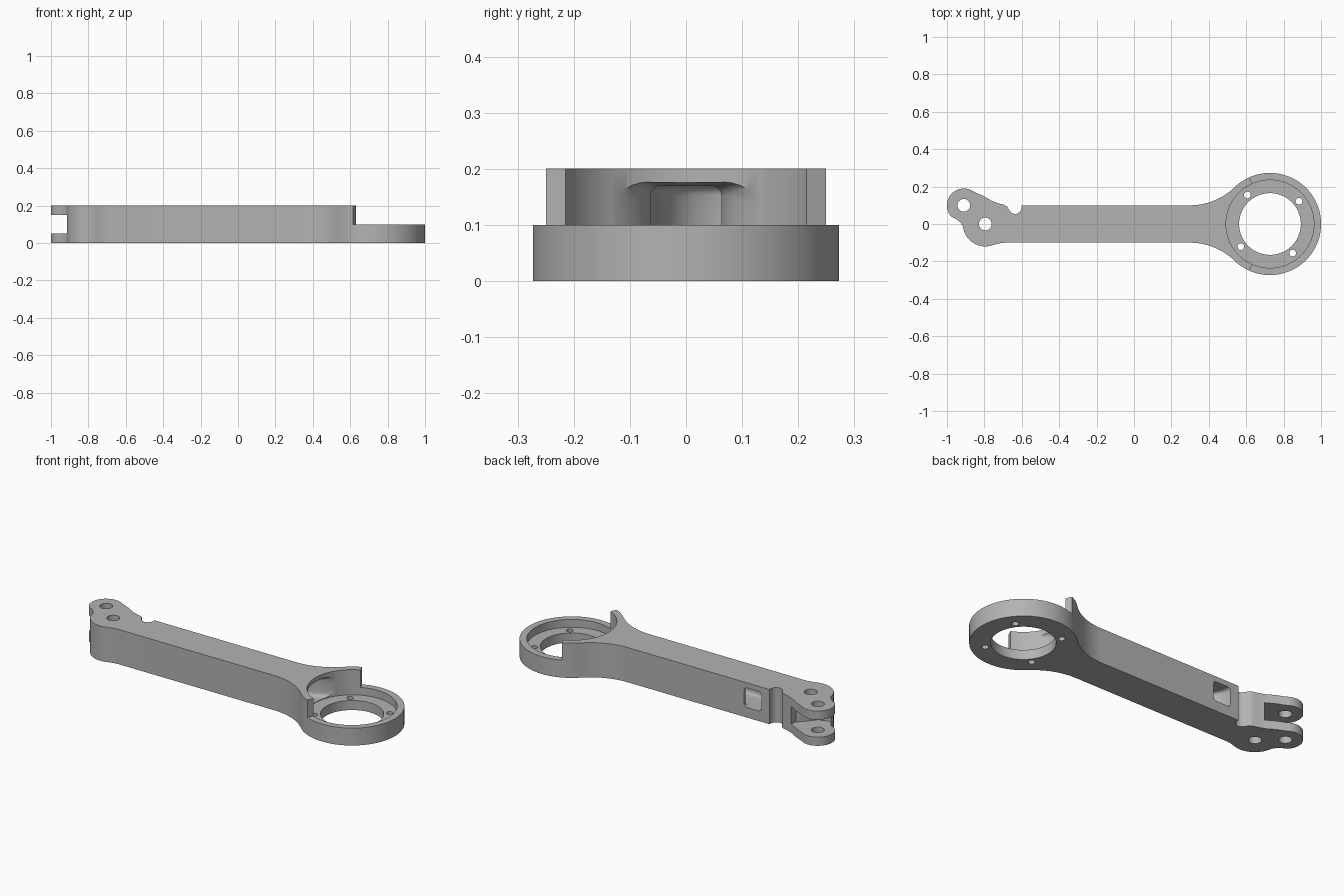
import bpy, bmesh, math
from math import sin, cos, radians, pi
from mathutils import Vector

cube = bpy.data.objects.get("Cube")
if cube:
    bpy.data.objects.remove(cube, do_unlink=True)

H = 0.2                 # arm height
RING = (0.727, 0.0)     # motor ring centre
LOBE_A = (-0.91, 0.1)   # forked lobe
LOBE_B = (-0.795, 0.0)  # solid lobe

grey = bpy.data.materials.new("plain grey")
grey.use_nodes = True
grey.diffuse_color = (0.45, 0.45, 0.45, 1)
grey.node_tree.nodes["Principled BSDF"].inputs["Base Color"].default_value = (0.45, 0.45, 0.45, 1)


def arc(c, r, a0, a1, n=24):
    """Points on an arc from a0 to a1 degrees."""
    return [(c[0] + r * cos(radians(a0 + (a1 - a0) * i / n)),
             c[1] + r * sin(radians(a0 + (a1 - a0) * i / n))) for i in range(n + 1)]


def circle(c, r, n=48):
    return arc(c, r, 0, 360, n)[:-1]


def loft(name, rings):
    """Closed solid through matching rings of points."""
    bm = bmesh.new()
    rows = [[bm.verts.new(p) for p in ring] for ring in rings]
    n = len(rows[0])
    for a, b in zip(rows, rows[1:]):
        for i in range(n):
            bm.faces.new((a[i], a[(i + 1) % n], b[(i + 1) % n], b[i]))
    bm.faces.new(rows[0][::-1])
    bm.faces.new(rows[-1])
    bmesh.ops.recalc_face_normals(bm, faces=bm.faces)
    me = bpy.data.meshes.new(name)
    bm.to_mesh(me)
    bm.free()
    me.materials.append(grey)
    ob = bpy.data.objects.new(name, me)
    bpy.context.collection.objects.link(ob)
    return ob


def prism(name, pts, z0, z1):
    return loft(name, [[(x, y, z) for x, y in pts] for z in (z0, z1)])


def section(c, heading, hw, z0, z1, r):
    """Upright rounded rectangle across a path heading (degrees)."""
    n = Vector((-sin(radians(heading)), cos(radians(heading)), 0))
    pts = []
    for su, sz, a in ((1, 1, 0), (-1, 1, 90), (-1, 0, 180), (1, 0, 270)):
        corner = (su * (hw - r), z1 - r if sz else z0 + r)
        pts += arc(corner, r, a, a + 90, 5)
    return [Vector((c[0], c[1], z)) + n * u for u, z in pts]


def cut(body, cutter):
    cutter.hide_render = True
    mod = body.modifiers.new("cut", 'BOOLEAN')
    mod.operation, mod.solver, mod.object = 'DIFFERENCE', 'EXACT', cutter
    bpy.context.view_layer.objects.active = body
    bpy.ops.object.modifier_apply(modifier=mod.name)
    bpy.data.objects.remove(cutter, do_unlink=True)


# Arm outline, counter-clockwise from the ring
outline = arc(RING, 0.273, -134, 134, 72)
outline += arc((0.3, 0.44), 0.34, -46, -90, 20)[1:]
outline += [(-0.602, 0.1)]
outline += arc((-0.636, 0.088), 0.034, 0, -150, 14)
outline += [(-0.678, 0.093), (-0.695, 0.103), (-0.725, 0.11), (-0.765, 0.126), (-0.805, 0.15)]
outline += arc(LOBE_A, 0.09, 53, 222, 28)
outline += [(-0.95, 0.026), (-0.928, 0.008)]
outline += arc(LOBE_B, 0.12, 186, 290, 22)
outline += [(-0.725, -0.104), (-0.69, -0.1)]
outline += arc((0.3, -0.44), 0.34, 90, 46, 20)[:-1]
arm = prism("arm", outline, 0, H)

# Ring: pocket, through hole, lowered outer rim and screw holes
cut(arm, prism("pocket_cutter", circle(RING, 0.235, 96), 0.055, 0.3))
cut(arm, prism("bore_cutter", circle(RING, 0.165, 72), -0.1, 0.3))
cut(arm, prism("rim_cutter", [RING] + arc(RING, 0.6, -114, 114, 40), 0.1, 0.3))
for k in range(4):
    a = radians(38 + 90 * k)
    pos = (RING[0] + 0.197 * cos(a), 0.197 * sin(a))
    cut(arm, prism("screw_cutter", circle(pos, 0.018, 20), -0.1, 0.15))

# Fork slot and pivot holes
slot = arc(LOBE_A, 0.12, 150, 330, 24) + [(-0.76, 0.085), (-0.745, 0.2), (-0.9, 0.3)]
cut(arm, prism("slot_cutter", slot, 0.05, 0.15))
for lobe in (LOBE_A, LOBE_B):
    cut(arm, prism("pivot_cutter", circle(lobe, 0.034, 32), -0.1, 0.3))

# Cable channel: side window, bend, straight run, flared mouth
path = [((-0.495, 0.16), -90, 0.055, 0.17, 0.018)]
for p, t in zip(arc((-0.42, 0.09), 0.075, 180, 270, 8), range(9)):
    path.append((p, -90 + 90 * t / 8, 0.055 + 0.001 * t, 0.17, 0.018))
path += [((0.44, 0), 0, 0.063, 0.17, 0.018),
         ((0.49, 0), 0, 0.085, 0.175, 0.025),
         ((0.55, 0), 0, 0.15, 0.18, 0.045)]
cut(arm, loft("channel_cutter", [section(c, h, w, 0.058, z, r) for c, h, w, z, r in path]))

# Smooth curved walls, crisp edges
bpy.ops.object.select_all(action='DESELECT')
arm.select_set(True)
bpy.context.view_layer.objects.active = arm
bpy.ops.object.shade_smooth_by_angle(angle=radians(30))
